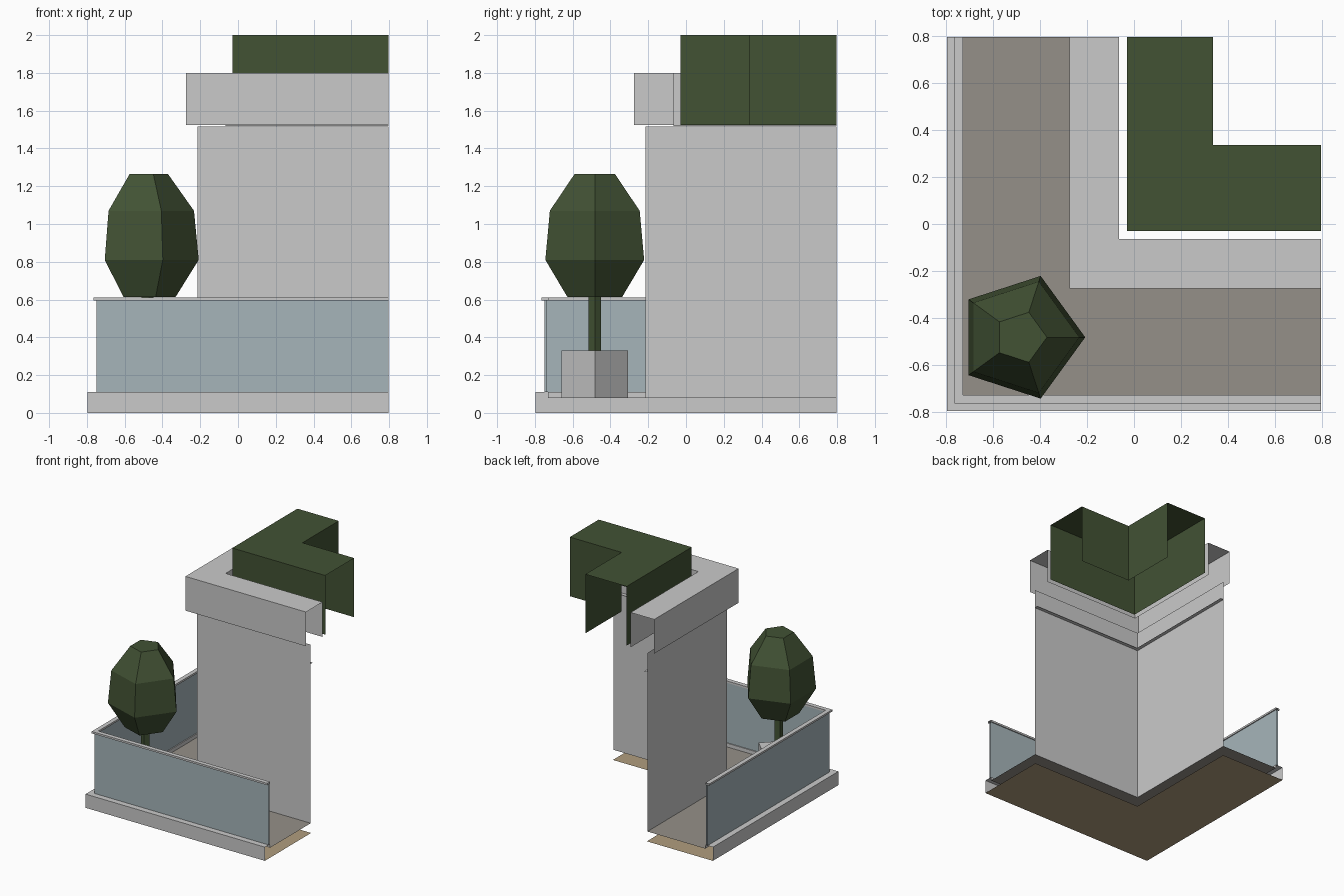
import bpy, bmesh
from math import pi, cos, sin

cube = bpy.data.objects.get("Cube")
if cube:
    bpy.data.objects.remove(cube, do_unlink=True)

END = 0.797  # half the footprint


def material(name, rgb):
    m = bpy.data.materials.new(name)
    m.use_nodes = True
    m.diffuse_color = (*rgb, 1)
    m.node_tree.nodes["Principled BSDF"].inputs["Base Color"].default_value = (*rgb, 1)
    return m


plaster = material("pale grey plaster", (0.59, 0.59, 0.59))
paving = material("grey brown paving", (0.30, 0.28, 0.25))
soffit_tan = material("tan soffit", (0.44, 0.34, 0.21))
glass = material("blue grey glass", (0.38, 0.46, 0.49))
leaf = material("dark green leaf", (0.054, 0.084, 0.034))


def finish(name, bm, mat):
    mesh = bpy.data.meshes.new(name)
    bm.to_mesh(mesh)
    bm.free()
    mesh.materials.append(mat)
    obj = bpy.data.objects.new(name, mesh)
    bpy.context.collection.objects.link(obj)
    return obj


def corner_sweep(name, mat, profile, closed=False):
    """Sweep (offset, height) points around the corner, leaving the ends open."""
    bm = bmesh.new()
    rows = [[bm.verts.new(p) for p in ((END, -d, z), (-d, -d, z), (-d, END, z))]
            for d, z in profile]
    pairs = list(zip(rows, rows[1:]))
    if closed:
        pairs.append((rows[-1], rows[0]))
    for a, b in pairs:
        for i in range(2):
            bm.faces.new((a[i], b[i], b[i + 1], a[i + 1]))
    return finish(name, bm, mat)


def ring_stack(name, mat, centre, sides, rings, turn=0.0):
    """Stack polygon rings (radius, height) into a capped faceted solid."""
    bm = bmesh.new()
    rows = []
    for r, z in rings:
        angles = [turn + 2 * pi * i / sides for i in range(sides)]
        rows.append([bm.verts.new((centre + r * cos(a), centre + r * sin(a), z))
                     for a in angles])
    for a, b in zip(rows, rows[1:]):
        for i in range(sides):
            j = (i + 1) % sides
            bm.faces.new((a[i], a[j], b[j], b[i]))
    bm.faces.new(rows[0][::-1])
    bm.faces.new(rows[-1])
    return finish(name, bm, mat)


# Balcony slab
corner_sweep("slab_curb", plaster, [(END, 0), (END, 0.11), (0.73, 0.11), (0.73, 0.08)])
corner_sweep("balcony_floor", paving, [(0.73, 0.08), (0.215, 0.08)])
corner_sweep("slab_underside", soffit_tan, [(0.21, 0), (END, 0)])

# Glass balustrade and handrail
corner_sweep("glass_outer", glass, [(0.75, 0.11), (0.75, 0.597)])
corner_sweep("glass_inner", glass, [(0.738, 0.597), (0.738, 0.11)])
corner_sweep("handrail", plaster,
             [(0.765, 0.595), (0.765, 0.61), (0.73, 0.61), (0.73, 0.595)], closed=True)

# Building wall, inner ledge and roof parapet
corner_sweep("wall", plaster, [(0.215, 0.08), (0.215, 1.515)])
corner_sweep("ceiling_ledge", plaster, [(0.185, 1.36), (0.215, 1.36)])
corner_sweep("parapet", plaster,
             [(0.275, 1.525), (0.275, 1.8), (0.065, 1.8), (0.065, 1.52)])

# Roof hedge
corner_sweep("roof_hedge", leaf,
             [(0.03, 1.525), (0.03, 2), (-0.337, 2), (-0.337, 1.525)])

# Potted tree on the balcony corner
TREE = -0.483
ring_stack("planter", plaster, TREE, 4, [(0.175, 0.08), (0.175, 0.33)])
ring_stack("tree_trunk", leaf, TREE, 5, [(0.035, 0.33), (0.035, 0.62)])
ring_stack("tree_crown", leaf, TREE, 5,
           [(0.152, 0.613), (0.275, 0.81), (0.25, 1.07), (0.112, 1.265)])
